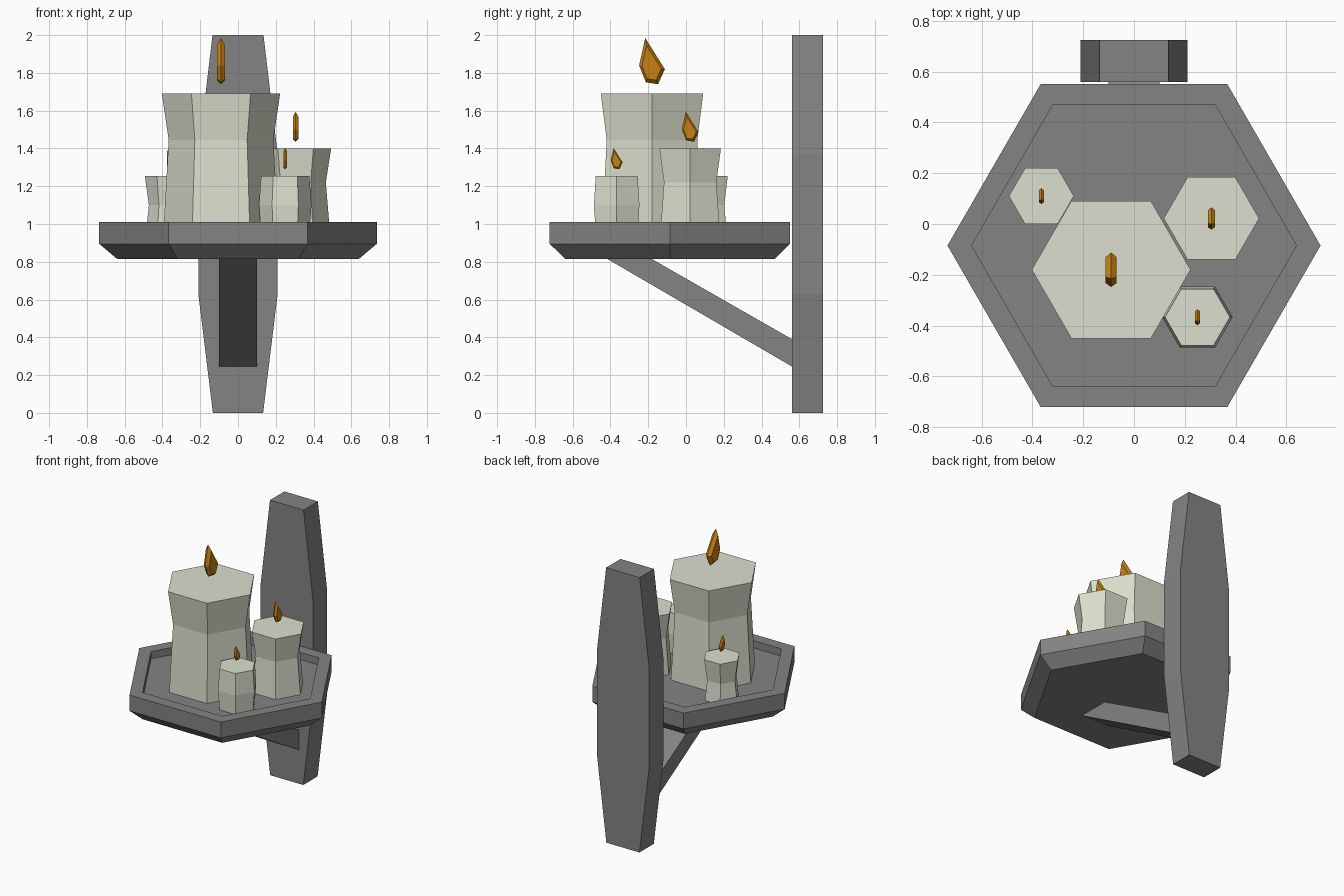
import bpy, bmesh, math

cube = bpy.data.objects.get("Cube")
if cube:
    bpy.data.objects.remove(cube, do_unlink=True)


def material(name, rgb):
    m = bpy.data.materials.new(name)
    m.use_nodes = True
    m.diffuse_color = (*rgb, 1)
    bsdf = next(n for n in m.node_tree.nodes if n.type == 'BSDF_PRINCIPLED')
    bsdf.inputs["Base Color"].default_value = (*rgb, 1)
    return m


IRON = material("dark grey iron", (0.23, 0.23, 0.23))
WAX = material("pale wax", (0.71, 0.74, 0.61))
FIRE = material("flame orange", (0.57, 0.22, 0.008))


def loft(name, rings, mat):
    """Skin a stack of equal-sized point rings and cap both ends."""
    bm = bmesh.new()
    loops = [[bm.verts.new(p) for p in ring] for ring in rings]
    n = len(loops[0])
    for a, b in zip(loops, loops[1:]):
        for i in range(n):
            j = (i + 1) % n
            bm.faces.new((a[i], a[j], b[j], b[i]))
    bm.faces.new(loops[0][::-1])
    bm.faces.new(loops[-1])
    bmesh.ops.recalc_face_normals(bm, faces=bm.faces)
    mesh = bpy.data.meshes.new(name)
    bm.to_mesh(mesh)
    bm.free()
    mesh.materials.append(mat)
    obj = bpy.data.objects.new(name, mesh)
    bpy.context.collection.objects.link(obj)
    return obj


def hexagon(x, y, r, z):
    return [(x + r * math.cos(k * math.pi / 3), y + r * math.sin(k * math.pi / 3), z)
            for k in range(6)]


# Wall plate, tapered towards both ends
half = [(0.133, 0), (0.21, 0.63), (0.21, 1.37), (0.135, 2)]
outline = half + [(-x, z) for x, z in reversed(half)]
loft("wall_plate", [[(x, y, z) for x, z in outline] for y in (0.56, 0.725)], IRON)

# Diagonal support under the tray
brace = [(-0.42, 0.817), (0.562, 0.245), (0.562, 0.39), (-0.185, 0.817)]
loft("support_brace", [[(x, y, z) for y, z in brace] for x in (-0.1, 0.1)], IRON)

# Hexagonal tray with bevelled underside and sunken floor
FLOOR = 0.957
tray = [(0.64, 0.815), (0.735, 0.895), (0.735, 1.01), (0.64, 1.01), (0.64, FLOOR)]
loft("tray", [hexagon(0, -0.085, r, z) for r, z in tray], IRON)

# Flame side profile, relative to the candle axis and top
FLAME = [(-0.036, 0.295), (-0.068, 0.15), (-0.032, 0.06), (0.032, 0.05), (0.068, 0.13)]


def flame(name, x, y, z, s):
    cy = sum(p[0] for p in FLAME) / len(FLAME)
    cz = sum(p[1] for p in FLAME) / len(FLAME)
    rings = []
    for dx, k in ((-0.022, 0.75), (0, 1), (0.022, 0.75)):
        rings.append([(x + dx * s, y + s * (cy + (a - cy) * k), z + s * (cz + (b - cz) * k))
                      for a, b in FLAME])
    loft(name, rings, FIRE)


# Candles: x, y, top height, waist height, top/waist/base radius, flame scale
candles = {
    "large": (-0.09, -0.18, 1.69, 1.445, 0.313, 0.277, 0.305, 1.0),
    "medium": (0.305, 0.022, 1.40, 1.22, 0.188, 0.16, 0.182, 0.65),
    "small_front": (0.25, -0.367, 1.255, 1.10, 0.128, 0.139, 0.128, 0.46),
    "small_back": (-0.365, 0.11, 1.255, 1.10, 0.128, 0.107, 0.122, 0.46),
}
for name, (x, y, top, waist, r_top, r_waist, r_base, s) in candles.items():
    profile = [(r_base, FLOOR), (r_waist, waist), (r_top, top)]
    loft(name + "_candle", [hexagon(x, y, r, z) for r, z in profile], WAX)
    flame(name + "_flame", x, y, top, s)
    if name == "medium":
        bpy.data.objects["medium_flame"].location.z = 0.003
    elif s < 0.5:
        bpy.data.objects[name + "_flame"].location.z = 0.012
